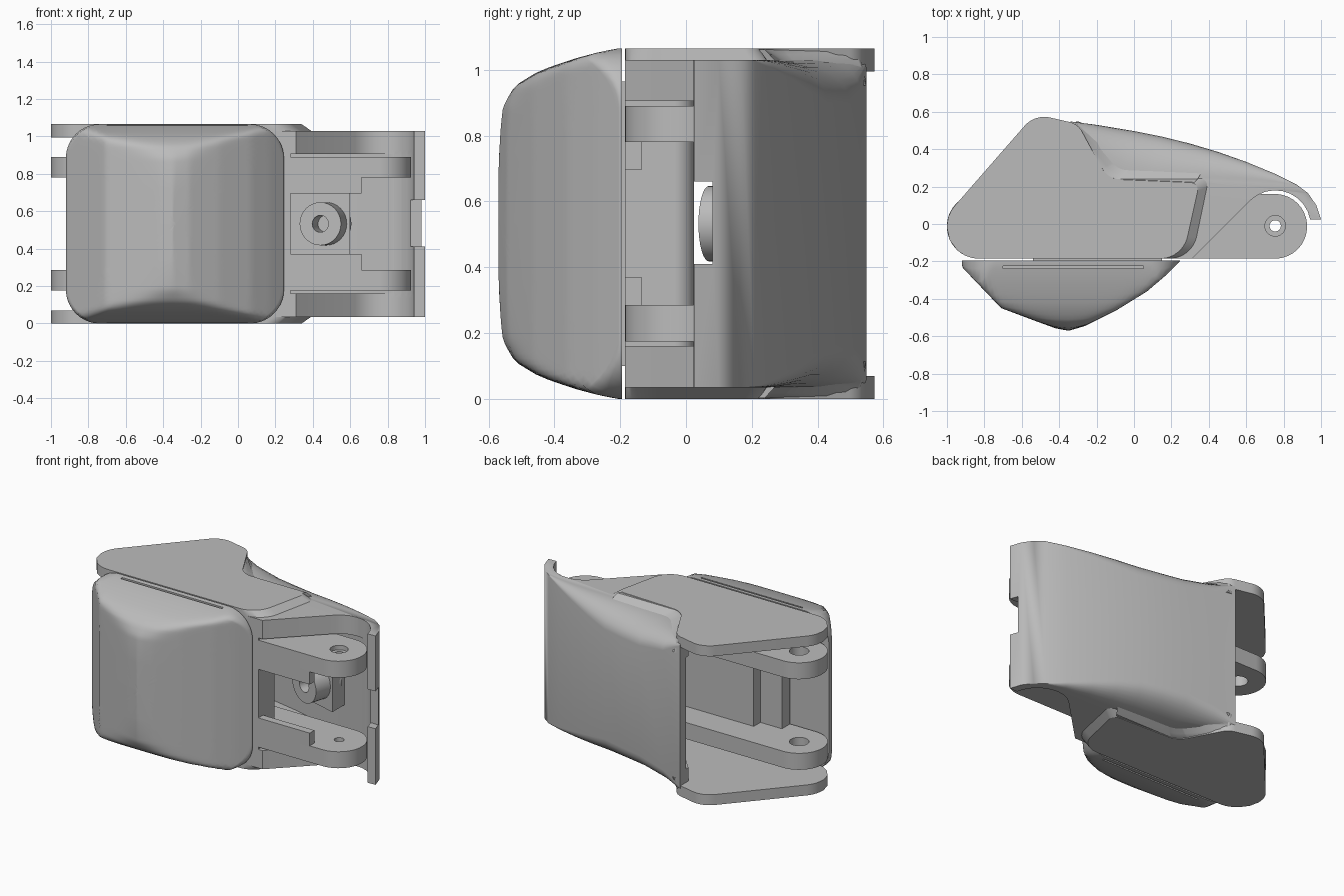
import bpy, bmesh, math
from mathutils import Vector, Matrix

cube = bpy.data.objects.get("Cube")
if cube:
    bpy.data.objects.remove(cube, do_unlink=True)

grey = bpy.data.materials.new("plain grey")
grey.use_nodes = True
grey.diffuse_color = (0.5, 0.5, 0.5, 1)
grey.node_tree.nodes["Principled BSDF"].inputs["Base Color"].default_value = (0.5, 0.5, 0.5, 1)

MID = 0.5325    # height of the mirror plane
FRONT = -0.185  # front face of the body


def rounded(corners, steps=10):
    """Outline with a fillet (x, y, radius) at every corner."""
    out = []
    n = len(corners)
    for i, (x, y, r) in enumerate(corners):
        p = Vector((x, y))
        a = (Vector(corners[i - 1][:2]) - p).normalized()
        b = (Vector(corners[(i + 1) % n][:2]) - p).normalized()
        if r == 0:
            out.append((x, y))
            continue
        half = a.angle(b) / 2
        c = p + (a + b).normalized() * (r / math.sin(half))
        t = r / math.tan(half)
        va, vb = p + a * t - c, p + b * t - c
        for k in range(steps + 1):
            d = va.lerp(vb, k / steps).normalized() * r
            out.append(tuple(c + d))
    return out


def loft(name, loops):
    """Closed solid through equal-length loops of 3D points."""
    bm = bmesh.new()
    rings = [[bm.verts.new(p) for p in loop] for loop in loops]
    for r0, r1 in zip(rings, rings[1:]):
        for i in range(len(r0)):
            j = (i + 1) % len(r0)
            bm.faces.new((r0[i], r0[j], r1[j], r1[i]))
    bm.faces.new(rings[0])
    bm.faces.new(rings[-1])
    bmesh.ops.remove_doubles(bm, verts=bm.verts, dist=1e-5)
    bmesh.ops.recalc_face_normals(bm, faces=bm.faces)
    mesh = bpy.data.meshes.new(name)
    bm.to_mesh(mesh)
    bm.free()
    mesh.materials.append(grey)
    ob = bpy.data.objects.new(name, mesh)
    bpy.context.collection.objects.link(ob)
    return ob


def layer(outline, z):
    return [(x, y, z) for x, y in outline]


def prism(name, outline, z0, z1):
    return loft(name, [layer(outline, z0), layer(outline, z1)])


def box(name, x0, x1, y0, y1, z0, z1):
    return prism(name, [(x0, y0), (x1, y0), (x1, y1), (x0, y1)], z0, z1)


def circle(cx, cy, r, n=32):
    return [(cx + r * math.cos(math.tau * i / n), cy + r * math.sin(math.tau * i / n)) for i in range(n)]


def activate(ob):
    bpy.ops.object.select_all(action='DESELECT')
    ob.select_set(True)
    bpy.context.view_layer.objects.active = ob


def cut(ob, *cutters):
    for c in cutters:
        mod = ob.modifiers.new("cut", 'BOOLEAN')
        mod.operation, mod.solver, mod.object = 'DIFFERENCE', 'EXACT', c
        activate(ob)
        bpy.ops.object.modifier_apply(modifier=mod.name)
        bpy.data.objects.remove(c, do_unlink=True)


def both(z0, z1):
    """A height span and its mirror image."""
    return (("upper", 2 * MID - z1, 2 * MID - z0), ("lower", z0, z1))


def interp(pts, v):
    for (a, fa), (b, fb) in zip(pts, pts[1:]):
        if v <= b:
            return fa + (fb - fa) * max(0, (v - a) / (b - a))
    return pts[-1][1]


def soft_min(*values, k=0.02):
    return -k * math.log(sum(math.exp(-v / k) for v in values))


# Finger pad: nested rounded rectangles raised to a ridged, domed front
ridge = [(-0.92, 0.23), (-0.71, 0.45), (-0.55, 0.51), (-0.42, 0.558), (-0.35, 0.572), (-0.26, 0.545),
         (-0.1, 0.465), (0.07, 0.36), (0.17, 0.275), (0.245, 0.2)]
dome = [(0, 0.63), (0.2, 0.61), (0.35, 0.57), (0.42, 0.52), (0.465, 0.445), (0.5, 0.345),
        (0.52, 0.27), (0.5325, 0.21)]
rim = rounded([(-0.92, 0, 0.18), (0.245, 0, 0.18), (0.245, 1.065, 0.18), (-0.92, 1.065, 0.18)], 12)
dense = []
for i, (x, z) in enumerate(rim):
    nx, nz = rim[(i + 1) % len(rim)]
    parts = max(1, round(math.hypot(nx - x, nz - z) / 0.03))
    dense += [(x + (nx - x) * k / parts, z + (nz - z) * k / parts) for k in range(parts)]
PAD_X = -0.3375
loops = [[(x, -0.195, z) for x, z in dense]]
for s in [1, 0.99, 0.975] + [0.95 - 0.03 * k for k in range(32)]:
    loop = []
    for x, z in dense:
        px, pz = PAD_X + (x - PAD_X) * s, MID + (z - MID) * s
        shoulder = 0.24 + 0.45 * math.sqrt(1 - s ** 7)
        depth = soft_min(interp(ridge, px), interp(dome, abs(pz - MID)), shoulder)
        loop.append((px, -max(depth, 0.2), pz))
    loops.append(loop)
pad = loft("finger_pad", loops)
cut(pad, *[box("slot", -0.7, 0.05, -0.238, -0.224, z0, z1) for _, z0, z1 in both(-0.1, 0.05)])

# Strip joining the pad to the body
box("pad_mount", -0.54, 0.15, -0.2, -0.175, 0.1, 0.965)


# Side plates with the rounded back lobe and a chamfered front end
def plate(end):
    return rounded([(-1.205, FRONT, 0.17), (-0.53, 0.588, 0.14), (-0.3, 0.535, 0.1),
                    (-0.14, 0.24, 0.12), (0.4 - end, 0.245 - end / 2, 0.04), (0.31 - end, FRONT, 0.15)])


def mirrored(name, rings):
    """Loft (outline, depth) rings from the bottom side and again from the top side."""
    loft("lower_" + name, [layer(o, d) for o, d in rings])
    loft("upper_" + name, [layer(o, 2 * MID - d) for o, d in rings])


mirrored("side_plate", [(plate(0.05), 0), (plate(0), 0.035), (plate(0), 0.07)])

# Curved blend sloping from the plate edge out to the back wall
rings = []
for k in range(8):
    t = k / 7
    rings.append((rounded([(-0.34, 0.46, 0), (-0.335 + 0.02 * t, 0.555, 0.02),
                           (-0.14 + 0.2 * t, 0.24 + 0.17 * t, 0.12), (0.34 + 0.06 * t, 0.24 + 0.1 * t, 0),
                           (0.2, 0.1, 0), (-0.1, 0.2, 0)]), 0.003 + 0.11 * t))
mirrored("plate_blend", rings)

# Back shell: curved wall with a curled lip, softened back edges and hollow inside
wall = [(-0.34, 0.548), (-0.2, 0.53), (0, 0.497), (0.15, 0.467), (0.3, 0.43), (0.45, 0.385),
        (0.6, 0.332), (0.75, 0.27), (0.87, 0.21), (0.93, 0.165), (0.975, 0.1), (1, 0.025)]
KNUCKLE = (0.755, -0.01)


def knuckle_arc(r, a0, a1, n=9):
    return [(KNUCKLE[0] + r * math.cos(math.radians(a0 + (a1 - a0) * k / n)),
             KNUCKLE[1] + r * math.sin(math.radians(a0 + (a1 - a0) * k / n))) for k in range(n + 1)]


front_edge = knuckle_arc(0.19, 10, 133) + [(0.31, FRONT), (0.2, FRONT), (-0.1, 0.2), (-0.34, 0.46)]
softness = [(-0.34, 0.03), (-0.2, 0.13), (0.05, 0.23), (0.33, 0.17), (0.88, 0)]
loops = []
angles = [math.radians(11.25 * k) for k in range(9)]
for sign, seq in ((-1, reversed(angles)), (1, angles)):
    for a in seq:
        loop = []
        for x, y in wall:
            r = interp(softness, x)
            inset = r * (1 - math.cos(a))
            drop = min(r * 0.75, 0.13) * (1 - math.sin(a))
            loop.append((x - inset * 0.25, y - inset, MID + sign * (0.4975 - drop)))
        zf = MID + sign * (0.4975 - 0.1 * (1 - math.sin(a)))
        loops.append(loop + layer(front_edge, zf))
shell = loft("back_shell", loops)
inner = [(x - 0.015, y - 0.06) for x, y in wall[:8]]
hollow = [(-0.6, -0.5), (-0.6, inner[0][1])] + inner + knuckle_arc(0.19, 70, 10) + [(0.942, -0.5)]
cut(shell, prism("hollow", hollow, 0.16, 0.905),
    box("lip_notch", 0.9, 1.1, -0.1, 0.08, 0.41, 0.66))

# Link arms with pivot holes at both ends
arm = rounded([(-1, FRONT, 0.17), (0.925, FRONT, 0.17), (0.925, 0.16, 0.17), (-1, 0.16, 0.17)])
for side, z0, z1 in both(0.175, 0.285):
    ob = prism(side + "_link_arm", arm, z0, z1)
    cut(ob, prism("pivot", circle(-0.83, -0.01, 0.06), -1, 2),
        prism("pivot", circle(*KNUCKLE, 0.055 if side == "upper" else 0.03), -1, 2))
    if side == "upper":
        ring = prism("pivot_bush", circle(*KNUCKLE, 0.055), z0, z1 - 0.03)
        cut(ring, prism("pivot", circle(*KNUCKLE, 0.03), -1, 2))

# Front web strips beside the window
for side, z0, z1 in both(0.28, 0.37):
    box(side + "_web", 0.25, 0.66, FRONT, -0.135, z0, z1)

# Front wall of the body, its raised inner panel and the cross wall beside the window
box("front_wall", -0.64, 0.28, FRONT, -0.1, 0.06, 1.005)
box("inner_panel", -0.48, 0.2, -0.11, -0.03, 0.28, 0.785)
cross = rounded([(0.16, FRONT, 0), (0.28, FRONT, 0), (0.28, 0.025, 0.06), (0.16, 0.025, 0.05)])
prism("cross_wall", cross, 0.06, 1.005)

# Screw boss standing square to a block on the sloping back wall
prism("boss_base", [(0.28, 0.23), (0.6, 0.14), (0.6, 0.31), (0.28, 0.4)], 0.37, 0.7)
boss = prism("screw_boss", circle(0, 0, 0.115), 0, 0.2)
cut(boss, prism("screw_hole", circle(0, 0, 0.045), -0.1, 0.12))
axis = Vector((0.28, 0.96, 0)).to_track_quat('Z', 'Y').to_matrix().to_4x4()
boss.data.transform(Matrix.Translation((0.44, 0.07, MID)) @ axis)

# Smooth curved faces while keeping hard edges
for ob in list(bpy.context.collection.objects):
    if ob.type == 'MESH' and grey.name in ob.data.materials:
        activate(ob)
        bpy.ops.object.shade_smooth_by_angle(angle=math.radians(50 if ob == pad else 30))
